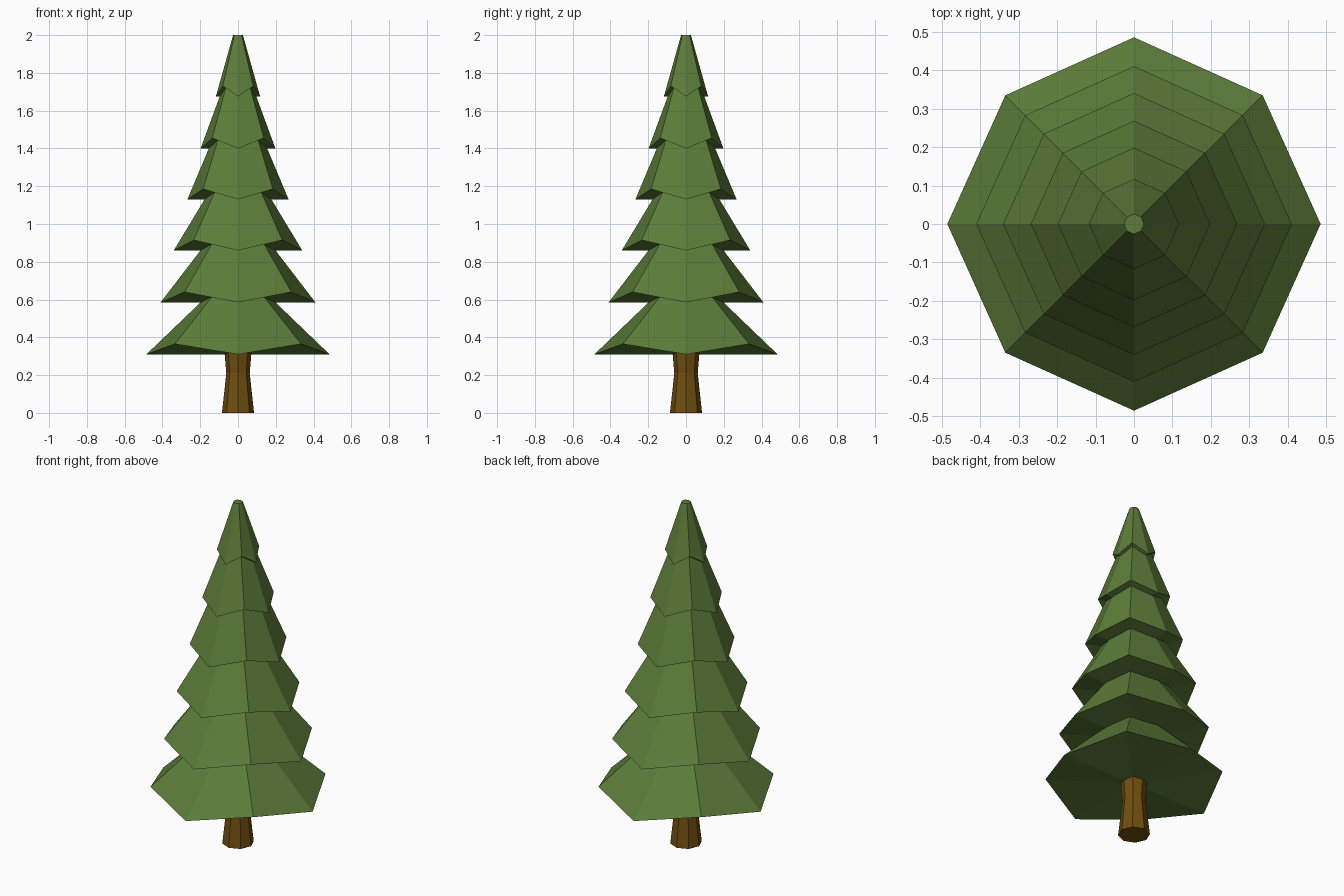
import bpy
import bmesh
from math import cos, sin, pi

if "Cube" in bpy.data.objects:
    bpy.data.objects.remove(bpy.data.objects["Cube"])

SIDES = 8


def make_material(name, color):
    mat = bpy.data.materials.new(name)
    mat.use_nodes = True
    mat.diffuse_color = color
    mat.node_tree.nodes["Principled BSDF"].inputs["Base Color"].default_value = color
    return mat


def add_ring(bm, radius, z, corner_scale=1.0, corner_lift=0.0):
    """Octagon ring whose diagonal corners can be scaled and lifted."""
    ring = []
    for i in range(SIDES):
        r = radius * (corner_scale if i % 2 else 1)
        a = 2 * pi * i / SIDES
        ring.append(bm.verts.new((r * cos(a), r * sin(a), z + corner_lift * (i % 2))))
    return ring


def bridge(bm, low, high):
    for i in range(SIDES):
        j = (i + 1) % SIDES
        bm.faces.new((low[i], low[j], high[j], high[i]))


def finish(bm, name, mat):
    bmesh.ops.recalc_face_normals(bm, faces=bm.faces)
    mesh = bpy.data.meshes.new(name)
    bm.to_mesh(mesh)
    bm.free()
    mesh.materials.append(mat)
    obj = bpy.data.objects.new(name, mesh)
    bpy.context.collection.objects.link(obj)


def make_tier(name, z_low, r_low, z_high, r_high, bulge, mat):
    bm = bmesh.new()
    low = add_ring(bm, r_low, z_low, 0.975, 0.055)
    high = add_ring(bm, r_high, z_high, bulge)
    bridge(bm, low, high)
    bm.faces.new(high)
    # Underside: fan folded up along the lifted corners
    center = bm.verts.new((0, 0, z_low))
    for i in range(SIDES):
        bm.faces.new((low[(i + 1) % SIDES], low[i], center))
    finish(bm, name, mat)


green = make_material("needle green", (0.107, 0.202, 0.041, 1))
brown = make_material("bark brown", (0.162, 0.076, 0.005, 1))

# Trunk with a slight waist
bm = bmesh.new()
rings = [add_ring(bm, r, z) for r, z in ((0.085, 0), (0.062, 0.21), (0.072, 0.33))]
for low, high in zip(rings, rings[1:]):
    bridge(bm, low, high)
bm.faces.new(rings[0])
bm.faces.new(rings[-1])
finish(bm, "trunk", brown)

# Foliage tiers: bottom height and radius, top height and radius, corner bulge
tiers = (
    (0.31, 0.485, 0.66, 0.12, 1.2),
    (0.585, 0.41, 0.93, 0.145, 1.15),
    (0.86, 0.34, 1.20, 0.135, 1.15),
    (1.13, 0.268, 1.47, 0.125, 1.12),
    (1.40, 0.198, 1.735, 0.075, 1.15),
    (1.675, 0.117, 2.0, 0.026, 1.0),
)
for n, tier in enumerate(tiers, 1):
    make_tier(f"foliage_tier_{n}", *tier, green)
